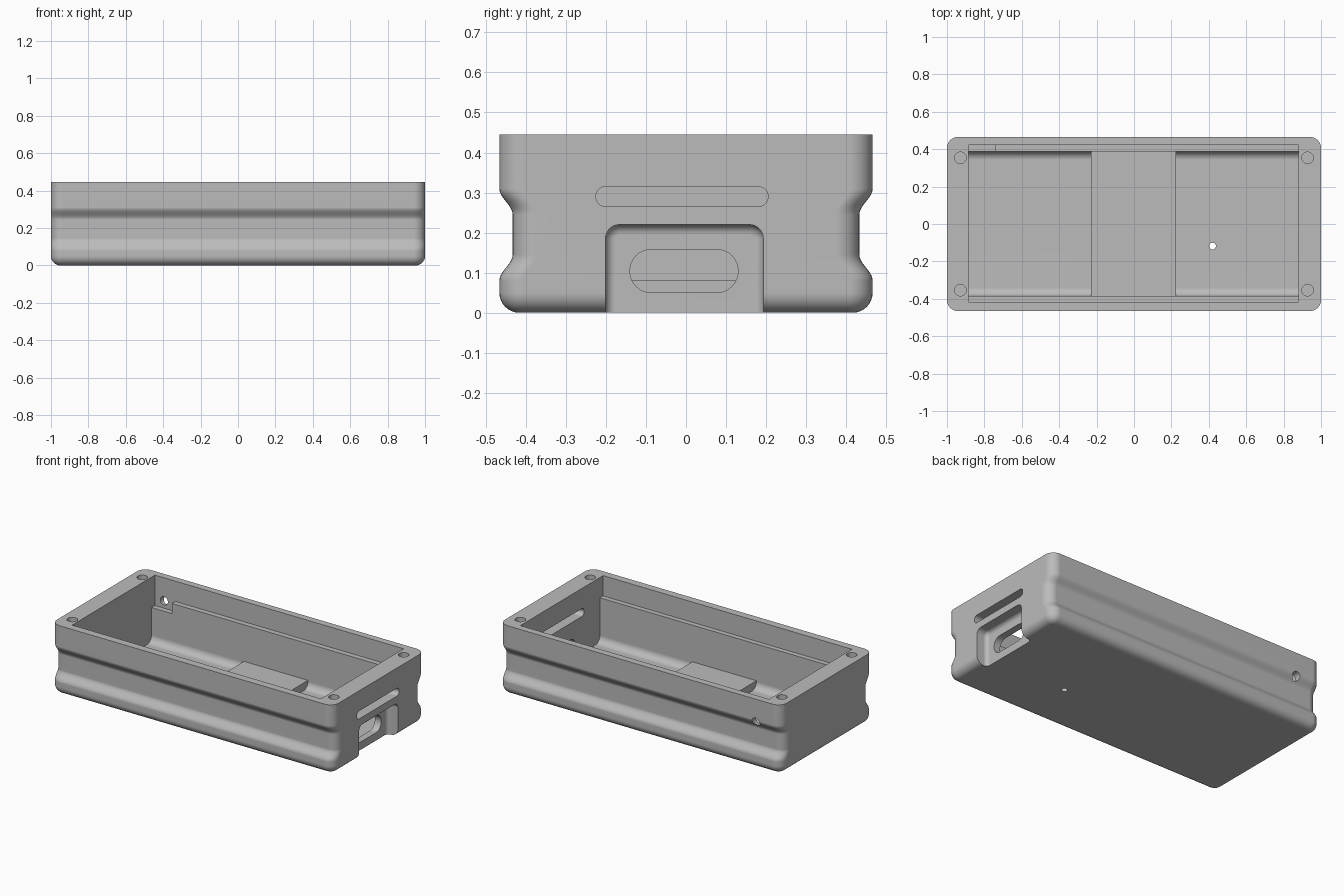
import bpy, bmesh, math
from mathutils import Vector

if "Cube" in bpy.data.objects:
    bpy.data.objects.remove(bpy.data.objects["Cube"])

grey = bpy.data.materials.new("mid grey")
grey.diffuse_color = (0.5, 0.5, 0.5, 1)
grey.use_nodes = True
grey.node_tree.nodes["Principled BSDF"].inputs["Base Color"].default_value = grey.diffuse_color


def loft(name, rings):
    """Closed solid skinned through equal-length rings of points."""
    bm = bmesh.new()
    rows = [[bm.verts.new(p) for p in ring] for ring in rings]
    n = len(rows[0])
    for a, b in zip(rows, rows[1:]):
        for i in range(n):
            j = (i + 1) % n
            bm.faces.new((a[i], a[j], b[j], b[i]))
    bm.faces.new(rows[0][::-1])
    bm.faces.new(rows[-1])
    bmesh.ops.recalc_face_normals(bm, faces=bm.faces)
    me = bpy.data.meshes.new(name)
    bm.to_mesh(me)
    bm.free()
    me.materials.append(grey)
    ob = bpy.data.objects.new(name, me)
    bpy.context.collection.objects.link(ob)
    return ob


def round_rect(hu, hv, r, seg=8):
    """Rounded rectangle outline as (u, v) pairs."""
    pts = []
    for k, (su, sv) in enumerate(((1, 1), (-1, 1), (-1, -1), (1, -1))):
        for i in range(seg + 1):
            a = math.pi / 2 * (k + i / seg)
            pts.append((su * (hu - r) + r * math.cos(a), sv * (hv - r) + r * math.sin(a)))
    return pts


def box(name, x0, x1, y0, y1, z0, z1):
    return loft(name, [[(x0, y0, z), (x1, y0, z), (x1, y1, z), (x0, y1, z)] for z in (z0, z1)])


def slot_x(name, y0, y1, z0, z1, x0, x1, r):
    """Rounded slot running along x."""
    out = round_rect((y1 - y0) / 2, (z1 - z0) / 2, r)
    cy, cz = (y0 + y1) / 2, (z0 + z1) / 2
    return loft(name, [[(x, cy + u, cz + v) for u, v in out] for x in (x0, x1)])


def drill(name, centre, r, depth, axis):
    """Round drill starting at centre and running along axis."""
    axis = Vector(axis)
    side = axis.orthogonal().normalized()
    other = axis.cross(side)
    ring = [Vector(centre) + r * (math.cos(t) * side + math.sin(t) * other)
            for t in (math.tau * i / 32 for i in range(32))]
    return loft(name, [ring, [p + axis * depth for p in ring]])


# Outer shell: rounded bottom edge, then a shallow groove on the long sides
HX, HY, H, R = 1.0, 0.466, 0.445, 0.06
levels = []                                  # (z, inset all round, groove depth)
for i in range(9):
    a = math.pi / 2 * i / 8
    levels.append((0.05 * (1 - math.cos(a)), 0.05 * (1 - math.sin(a)), 0))
GROOVE = 0.033
for z0, z1, d0, d1 in ((0.08, 0.145, 0, GROOVE), (0.245, 0.31, GROOVE, 0)):
    for i in range(11):
        t = i / 10
        s = (1 - math.cos(math.pi * t)) / 2
        levels.append((z0 + (z1 - z0) * t, 0, d0 + (d1 - d0) * s))
levels.append((H, 0, 0))
case = loft("case_body", [[(u, v, z) for u, v in round_rect(HX - d, HY - d - g, R - d)]
                          for z, d, g in levels])

cutters = []

# Main cavity: filleted floor, lower walls, ledge and wider upper walls
FLOOR, FIL, LEDGE = 0.03, 0.045, 0.315
Y0, Y1, U0, U1 = -0.385, 0.388, -0.417, 0.422
arc = [math.pi / 2 * i / 8 for i in range(9)]
profile = [(Y0 + FIL * (1 - math.cos(a)), FLOOR + FIL * (1 - math.sin(a))) for a in arc]
profile += [(Y1 - FIL * (1 - math.cos(a)), FLOOR + FIL * (1 - math.sin(a))) for a in reversed(arc)]
profile += [(Y1, LEDGE), (U1, LEDGE), (U1, 0.6), (U0, 0.6), (U0, LEDGE), (Y0, LEDGE)]
cutters.append(loft("cavity_cutter", [[(x, y, z) for y, z in profile] for x in (-0.885, 0.88)]))

# Lowered piece of ledge beside the side hole
cutters.append(box("ledge_notch_cutter", -0.885, -0.74, 0.36, U1, 0.25, 0.33))

# Recess in the right end, with a filleted inner rim
rings = []
for i in range(7):
    a = math.pi / 2 * i / 6
    inset = 0.025 * (1 - math.sin(a))
    x = 0.925 + 0.025 * (1 - math.cos(a))
    rings.append([(x, -0.004 + u, 0.06 + v)
                  for u, v in round_rect(0.197 - inset, 0.16 - inset, 0.035 - inset)])
rings.append([(1.1, y, z) for _, y, z in rings[-1]])
cutters.append(loft("end_recess_cutter", rings))

# Openings in the right end
cutters.append(slot_x("upper_slot_cutter", -0.225, 0.205, 0.265, 0.315, 0.8, 1.1, 0.0249))
cutters.append(slot_x("port_cutter", -0.14, 0.13, 0.05, 0.158, 0.8, 1.1, 0.0535))

# Screw holes, side hole and floor hole
for sx in (-1, 1):
    for sy in (-1, 1):
        cutters.append(drill("screw_hole_cutter", (sx * 0.928, sy * 0.354, 0.5), 0.031, 0.3, (0, 0, -1)))
cutters.append(drill("side_hole_cutter", (-0.82, 0.55, 0.297), 0.027, 0.18, (0, -1, 0)))
cutters.append(drill("floor_hole_cutter", (0.42, -0.118, -0.05), 0.018, 0.15, (0, 0, 1)))

for c in cutters:
    m = case.modifiers.new(c.name, "BOOLEAN")
    m.operation, m.solver, m.object = "DIFFERENCE", "EXACT", c
    c.hide_render = True

# Apply the cuts, then smooth the curved surfaces
bpy.context.view_layer.update()
cut_mesh = bpy.data.meshes.new_from_object(case.evaluated_get(bpy.context.evaluated_depsgraph_get()))
case.modifiers.clear()
case.data = cut_mesh
for c in cutters:
    bpy.data.objects.remove(c)
bpy.context.view_layer.objects.active = case
case.select_set(True)
bpy.ops.object.shade_smooth_by_angle(angle=math.radians(30))
case.modifiers.new("flat_face_normals", "WEIGHTED_NORMAL").keep_sharp = True

# Raised block across the middle of the floor
box("raised_floor_block", -0.23, 0.225, Y0 - 0.005, Y1 + 0.005, 0.02, 0.08)
